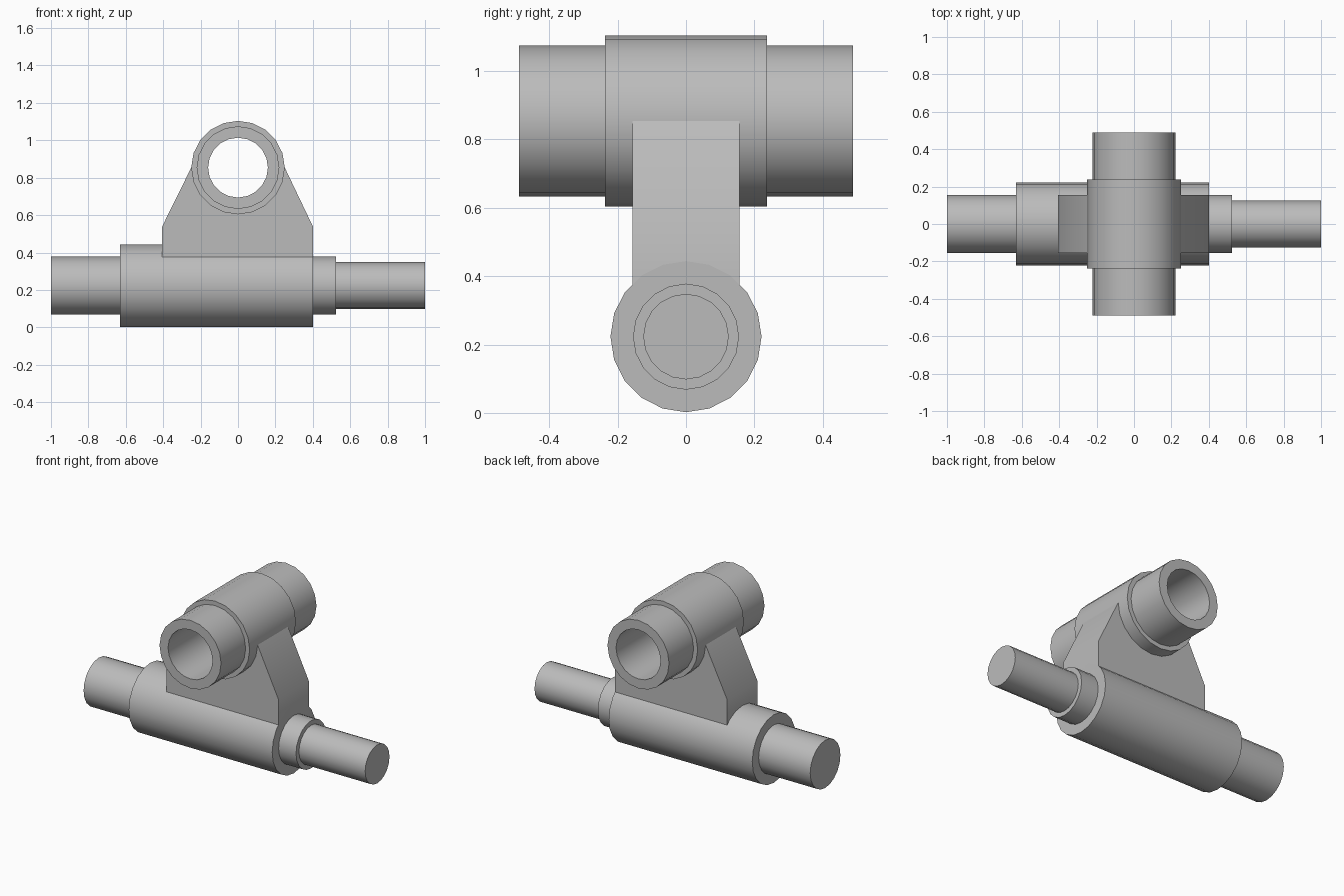
import bpy, bmesh
from math import cos, sin, pi, radians

cube = bpy.data.objects.get("Cube")
if cube:
    bpy.data.objects.remove(cube, do_unlink=True)

SIDES = 20
SHAFT_Z = 0.223
SLEEVE_Z = 0.854

steel = bpy.data.materials.new("plain grey")
steel.use_nodes = True
grey = (0.5, 0.5, 0.5, 1)
steel.diffuse_color = grey
steel.node_tree.nodes["Principled BSDF"].inputs["Base Color"].default_value = grey


def finish(name, bm):
    bmesh.ops.recalc_face_normals(bm, faces=bm.faces[:])
    mesh = bpy.data.meshes.new(name)
    bm.to_mesh(mesh)
    bm.free()
    mesh.materials.append(steel)
    obj = bpy.data.objects.new(name, mesh)
    bpy.context.collection.objects.link(obj)
    bpy.ops.object.select_all(action="DESELECT")
    obj.select_set(True)
    bpy.context.view_layer.objects.active = obj
    bpy.ops.object.shade_smooth_by_angle(angle=radians(30))
    return obj


def lathe(name, profile, place, closed=False):
    """Turn (position, radius) points around an axis; cap the ends unless closed."""
    bm = bmesh.new()
    angles = [2 * pi * i / SIDES for i in range(SIDES)]
    rings = [[bm.verts.new(place(t, r * cos(a), r * sin(a))) for a in angles]
             for t, r in profile]
    pairs = list(zip(rings, rings[1:]))
    if closed:
        pairs.append((rings[-1], rings[0]))
    else:
        bm.faces.new(rings[0])
        bm.faces.new(rings[-1])
    for a, b in pairs:
        for i in range(SIDES):
            j = (i + 1) % SIDES
            bm.faces.new((a[i], a[j], b[j], b[i]))
    return finish(name, bm)


# Stepped solid shaft along x
lathe("stepped_shaft",
      [(-1, 0.155), (-0.63, 0.155), (-0.63, 0.221), (0.4, 0.221),
       (0.4, 0.155), (0.525, 0.155), (0.525, 0.125), (1, 0.125)],
      lambda t, u, v: (t, u, SHAFT_Z + v))

# Hollow sleeve along y with a thicker middle
END, MID, BORE = 0.489, 0.237, 0.16
lathe("hollow_sleeve",
      [(-END, BORE), (-END, 0.221), (-MID, 0.221), (-MID, 0.25),
       (MID, 0.25), (MID, 0.221), (END, 0.221), (END, BORE)],
      lambda t, u, v: (u, t, SLEEVE_Z + v), closed=True)

# Tapered web joining the shaft and sleeve, hollowed to keep the bore clear
outline = [(-0.25, SLEEVE_Z), (-0.405, 0.54), (-0.405, 0.3),
           (0.4, 0.3), (0.4, 0.54), (0.25, SLEEVE_Z)]
outline += [(0.2 * cos(a), SLEEVE_Z - 0.2 * sin(a))
            for a in (pi * i / 10 for i in range(11))]
bm = bmesh.new()
face = bm.faces.new([bm.verts.new((x, -0.156, z)) for x, z in outline])
ext = bmesh.ops.extrude_face_region(bm, geom=[face])
moved = [g for g in ext["geom"] if isinstance(g, bmesh.types.BMVert)]
bmesh.ops.translate(bm, verts=moved, vec=(0, 0.312, 0))
finish("tapered_web", bm)
